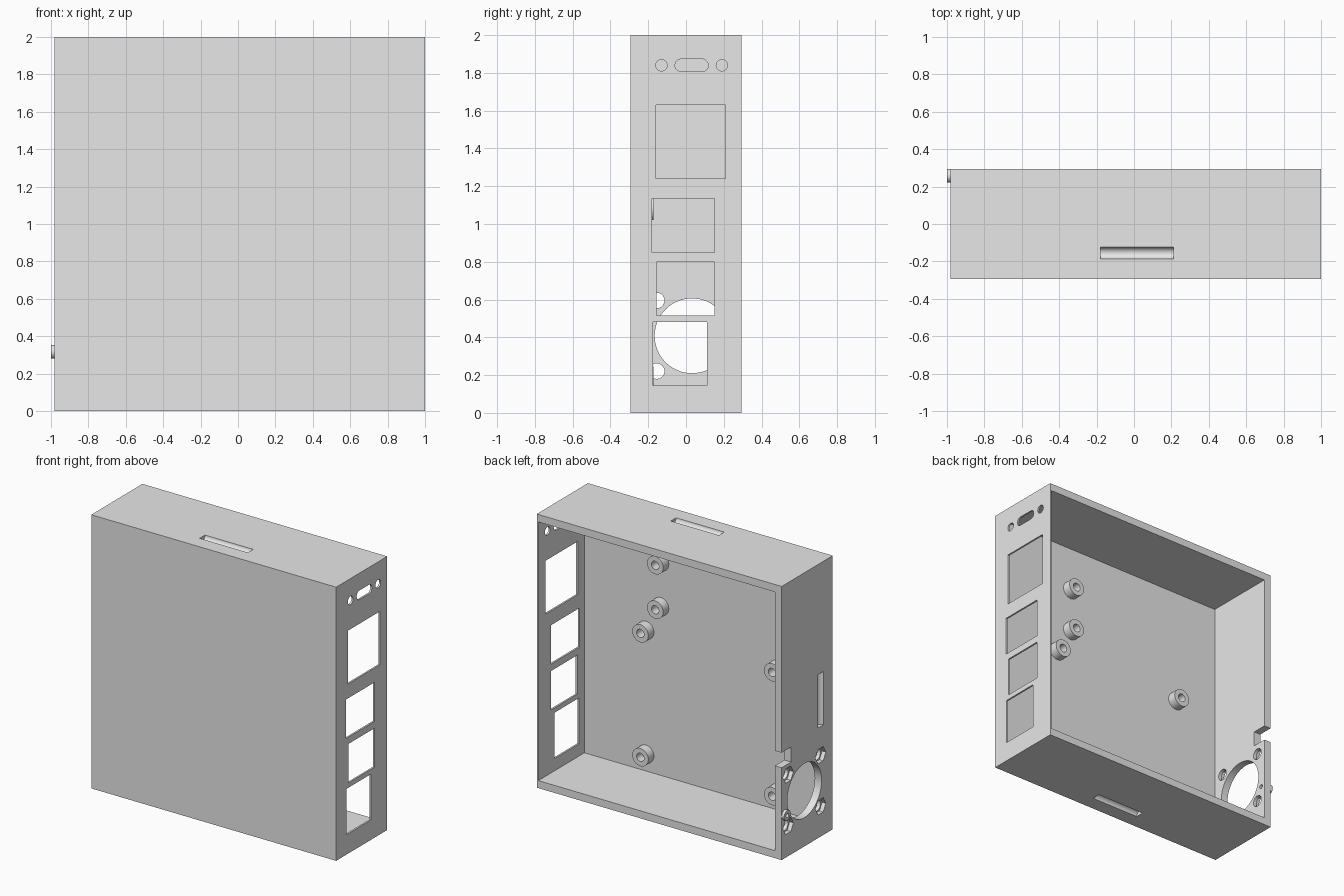
import bpy, bmesh, math
from mathutils import Matrix, Vector

cube = bpy.data.objects.get("Cube")
if cube:
    bpy.data.objects.remove(cube, do_unlink=True)

grey = bpy.data.materials.new("light_grey")
grey.use_nodes = True
grey.diffuse_color = (0.8, 0.8, 0.8, 1)
grey.node_tree.nodes["Principled BSDF"].inputs["Base Color"].default_value = (0.8, 0.8, 0.8, 1)

TURN = {"x": Matrix.Rotation(math.pi / 2, 4, "Y"),
        "y": Matrix.Rotation(-math.pi / 2, 4, "X"),
        "z": Matrix.Identity(4)}


def make(name, bm):
    mesh = bpy.data.meshes.new(name)
    bm.to_mesh(mesh)
    bm.free()
    mesh.materials.append(grey)
    ob = bpy.data.objects.new(name, mesh)
    bpy.context.collection.objects.link(ob)
    return ob


def box(name, lo, hi):
    lo, hi = Vector(lo), Vector(hi)
    bm = bmesh.new()
    bmesh.ops.create_cube(bm, size=1, matrix=Matrix.Translation((lo + hi) / 2) @ Matrix.Diagonal((*(hi - lo), 1)))
    return make(name, bm)


def cyl(name, centre, r, length, axis, sides=32):
    bm = bmesh.new()
    bmesh.ops.create_cone(bm, cap_ends=True, segments=sides, radius1=r, radius2=r, depth=length,
                          matrix=Matrix.Translation(centre) @ TURN[axis])
    return make(name, bm)


def select(ob):
    bpy.ops.object.select_all(action="DESELECT")
    ob.select_set(True)
    bpy.context.view_layer.objects.active = ob


def combine(ob, other, operation="DIFFERENCE"):
    select(ob)
    mod = ob.modifiers.new("cut", "BOOLEAN")
    mod.solver, mod.operation, mod.object = "EXACT", operation, other
    bpy.ops.object.modifier_apply(modifier=mod.name)
    bpy.data.objects.remove(other, do_unlink=True)


def smooth(ob):
    select(ob)
    bpy.ops.object.shade_smooth_by_angle(angle=math.radians(30))


# Case, open at the back
LEFT, RIGHT, DEPTH, WALL, FLOOR = -0.98, 1.0, 0.295, 0.055, -0.237
case = box("case", (LEFT, -DEPTH, 0), (RIGHT, DEPTH, 2))
combine(case, box("cavity", (LEFT + WALL, FLOOR, WALL), (RIGHT - 0.013, 0.5, 2 - WALL)))

# Port windows in the thin side wall: y0, y1, z0, z1
for y0, y1, z0, z1 in [(-0.16, 0.21, 1.24, 1.63), (-0.18, 0.15, 0.85, 1.135),
                       (-0.155, 0.15, 0.515, 0.80), (-0.175, 0.11, 0.145, 0.48)]:
    combine(case, box("window", (0.9, y0, z0), (1.1, y1, z1)))

# Rounded connector slot with a screw hole on each side
for y in (-0.13, 0.19):
    combine(case, cyl("port_hole", (1, y, 1.84), 0.03, 0.2, "x"))
for y in (-0.025, 0.085):
    combine(case, cyl("slot_end", (1, y, 1.84), 0.033, 0.2, "x"))
combine(case, box("slot_middle", (0.9, -0.025, 1.807), (1.1, 0.085, 1.873)))

# Fan opening, screw holes and hexagonal nut pockets
FY, FZ, SPREAD = 0.032, 0.408, 0.187
combine(case, cyl("fan_hole", (LEFT, FY, FZ), 0.198, 0.3, "x", 64))
for sy in (-1, 1):
    for sz in (-1, 1):
        y, z = FY + sy * SPREAD, FZ + sz * SPREAD
        combine(case, cyl("nut_pocket", (LEFT, y, z), 0.06, 0.06, "x", 6))
        combine(case, cyl("screw_hole", (LEFT, y, z), 0.041, 0.3, "x"))

# Cable notch in the rim
combine(case, box("notch", (-1.1, 0.185, 0.675), (-0.9, 0.4, 0.785)))

# Strap grooves on top, bottom and side
for centre, axis in [((0.015, -0.155, 2), "x"), ((0.015, -0.155, 0), "x"), ((LEFT, -0.155, 1), "z")]:
    combine(case, cyl("groove", centre, 0.031, 0.39, axis))

# Small hollow boss beside the fan
boss = (-0.985, 0.258, 0.318)
combine(case, cyl("boss", boss, 0.037, 0.03, "x"), "UNION")
combine(case, cyl("boss_hole", boss, 0.015, 0.3, "x"))
smooth(case)

# Hollow board standoffs on the inside of the front
spots = [(x, z) for x in (0.49, -0.575) for z in (0.18, 1.085)] + [(0.37, 1.29), (0.37, 1.615)]
for i, (x, z) in enumerate(spots):
    post = cyl(f"standoff_{i + 1}", (x, FLOOR + 0.03, z), 0.065, 0.07, "y")
    combine(post, cyl("bore", (x, FLOOR + 0.05, z), 0.03, 0.1, "y"))
    smooth(post)
